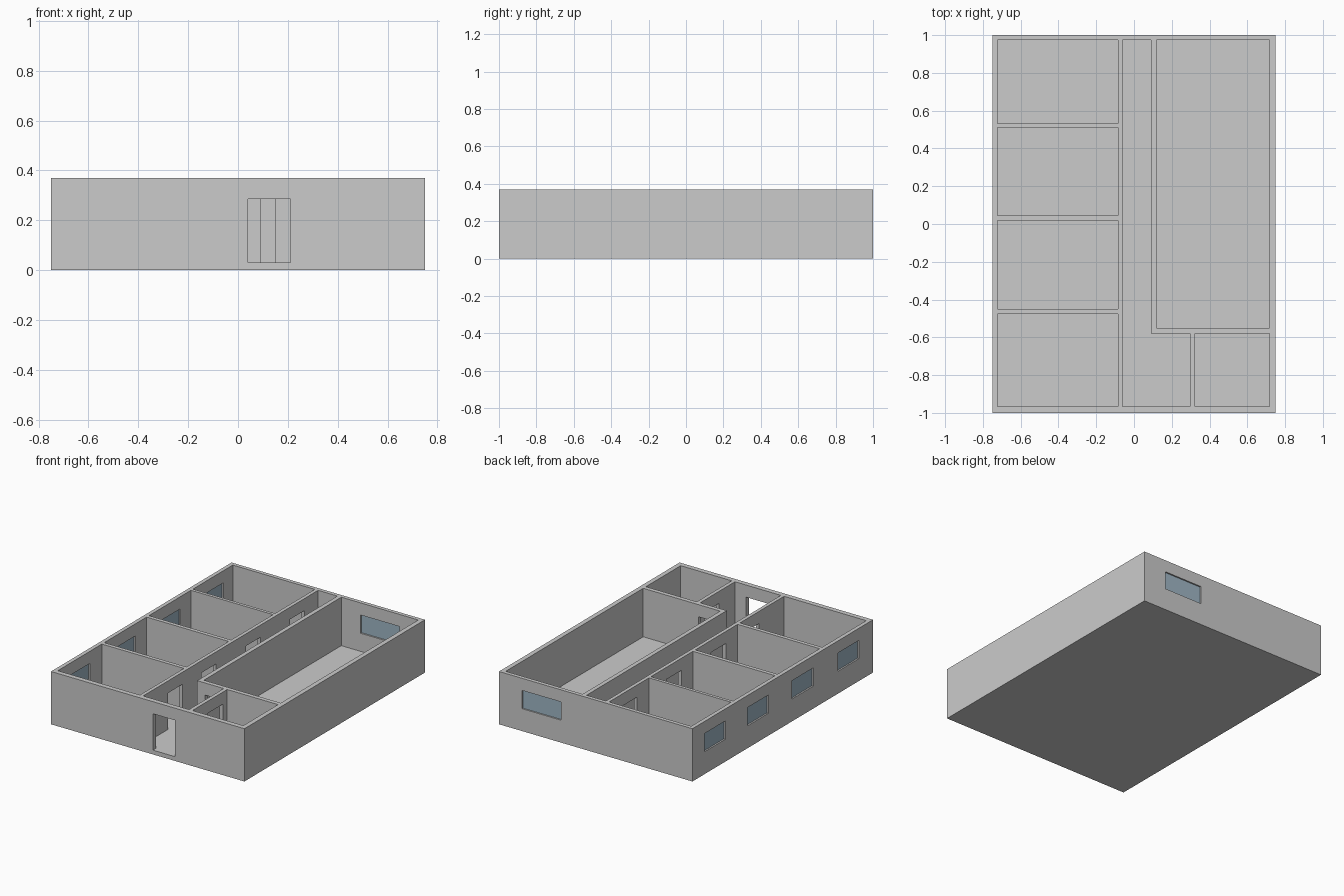
import bpy

if "Cube" in bpy.data.objects:
    bpy.data.objects.remove(bpy.data.objects["Cube"])

FLOOR, TOP, HEAD, SILL = 0.03, 0.37, 0.285, 0.157


def box(name, x0, x1, y0, y1, z0, z1):
    bpy.ops.mesh.primitive_cube_add(size=1, location=((x0 + x1) / 2, (y0 + y1) / 2, (z0 + z1) / 2))
    ob = bpy.context.object
    ob.name = name
    ob.scale = (x1 - x0, y1 - y0, z1 - z0)
    bpy.ops.object.transform_apply(location=True, rotation=False, scale=True)
    return ob


house = box("house_walls", -0.75, 0.75, -1, 1, 0, TOP)


def cut(x0, x1, y0, y1, z0, z1):
    cutter = box("cutter", x0, x1, y0, y1, z0, z1)
    cutter.hide_render = True
    mod = house.modifiers.new("cut", 'BOOLEAN')
    mod.operation = 'DIFFERENCE'
    mod.solver = 'EXACT'
    mod.object = cutter
    bpy.context.view_layer.objects.active = house
    bpy.ops.object.modifier_apply(modifier=mod.name)
    bpy.data.objects.remove(cutter)


def room(x0, x1, y0, y1):
    cut(x0, x1, y0, y1, FLOOR, TOP + 0.1)


def door(x0, x1, y0, y1):
    cut(x0, x1, y0, y1, FLOOR, HEAD)


# Four rooms on the left
left_rooms = [(-0.965, -0.477), (-0.45, 0.018), (0.045, 0.51), (0.532, 0.973)]
for y0, y1 in left_rooms:
    room(-0.722, -0.085, y0, y1)

# L-shaped corridor, hall and small room
room(-0.06, 0.09, -0.965, 0.973)
room(0.05, 0.296, -0.965, -0.58)
room(0.12, 0.717, -0.55, 0.973)
room(0.322, 0.717, -0.965, -0.58)

# Doorways: left rooms, entrance, hall, small room
for y in (-0.69, -0.32, 0.172, 0.662):
    door(-0.10, -0.04, y, y + 0.163)
door(0.04, 0.21, -1.05, -0.94)
door(0.15, 0.29, -0.60, -0.53)
door(0.28, 0.34, -0.79, -0.625)

glass = bpy.data.materials.new("glass")
glass.diffuse_color = (0.35, 0.47, 0.56, 1)
glass.use_nodes = True
glass.node_tree.nodes["Principled BSDF"].inputs["Base Color"].default_value = glass.diffuse_color


def pane(name, *bounds):
    box(name, *bounds).data.materials.append(glass)


# Side windows, one per left room, and the rear hall window
for y in (-0.728, -0.222, 0.274, 0.751):
    cut(-0.80, -0.70, y - 0.117, y + 0.117, SILL, HEAD)
    pane("side_window_glass", -0.739, -0.733, y - 0.117, y + 0.117, SILL, HEAD)
cut(0.27, 0.57, 0.95, 1.05, SILL, HEAD)
pane("rear_window_glass", 0.27, 0.57, 0.984, 0.99, SILL, HEAD)
